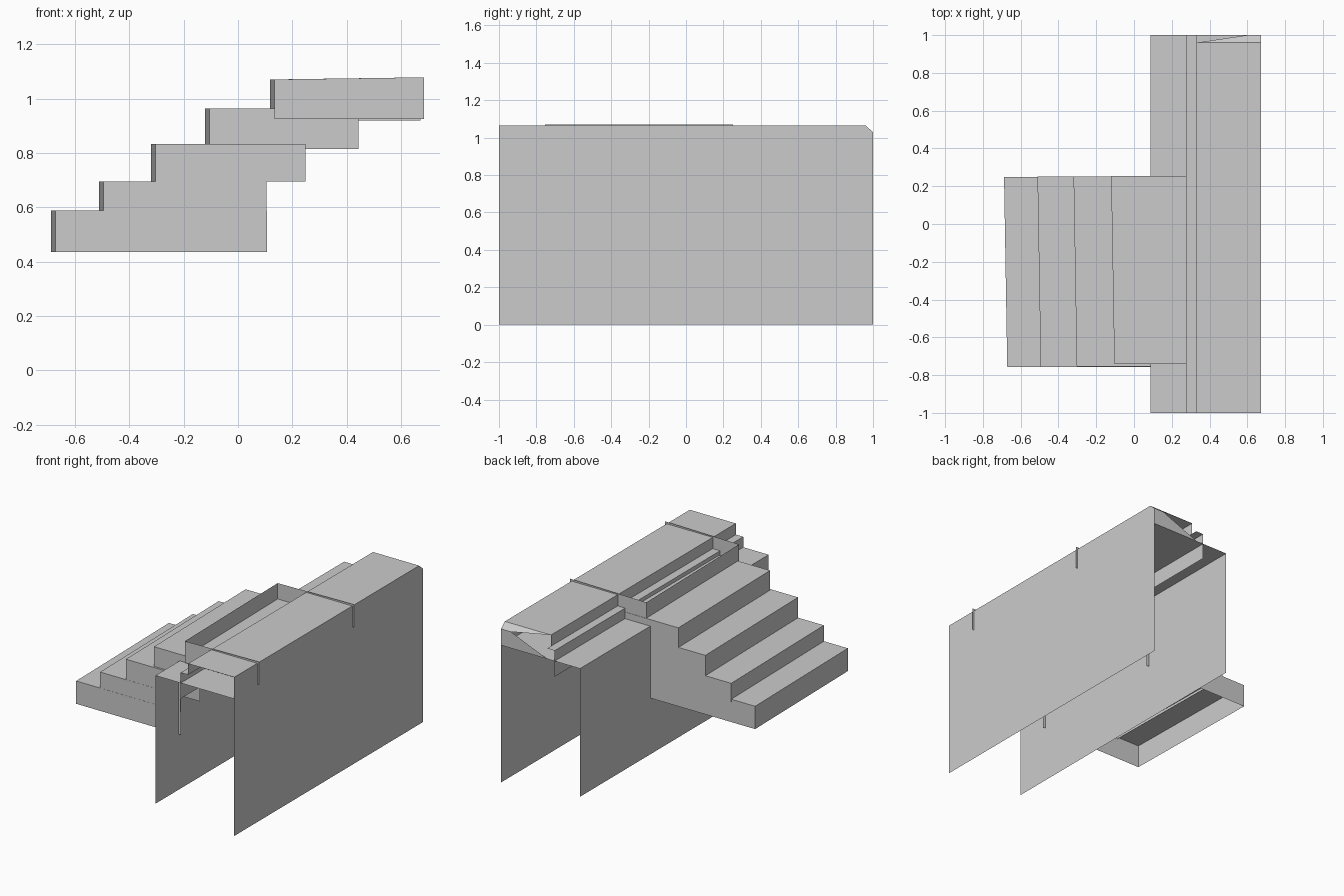
import bpy

if "Cube" in bpy.data.objects:
    bpy.data.objects.remove(bpy.data.objects["Cube"])


def sheet(name, faces):
    """One object from a few thin faces, each a list of corner points."""
    verts, polys = [], []
    for f in faces:
        ids = []
        for p in f:
            if p not in verts:
                verts.append(p)
            ids.append(verts.index(p))
        polys.append(ids)
    mesh = bpy.data.meshes.new(name)
    mesh.from_pydata(verts, [], polys)
    ob = bpy.data.objects.new(name, mesh)
    bpy.context.collection.objects.link(ob)
    return ob


def upright(a, b, z0, z1):
    """Vertical quad between plan points a and b."""
    return [(*a, z0), (*b, z0), (*b, z1), (*a, z1)]


def level(x0, x1, z, y0=-1.0, y1=1.0):
    return [(x0, y0, z), (x1, y0, z), (x1, y1, z), (x0, y1, z)]


def step(name, x, back, z0, z1, yf, yb, tread_end=None):
    """Slightly skewed open shell: riser, two side panels, optional tread."""
    f, r = (x + 0.017, yf), (x, yb)
    faces = [upright(r, f, z0, z1),
             upright(f, (back, yf), z0, z1),
             upright((back, yb), r, z0, z1)]
    if tread_end is not None:
        faces.append([(*f, z1), (tread_end, yf, z1), (tread_end, yb, z1), (*r, z1)])
    return sheet(name, faces)


# Stair flight
step("step_1", -0.688, 0.107, 0.435, 0.588, -0.757, 0.250, 0.085)
step("step_2", -0.511, 0.104, 0.570, 0.695, -0.756, 0.251, 0.100)
step("step_3", -0.320, 0.248, 0.695, 0.832, -0.755, 0.252, 0.248)
step("step_4", -0.121, 0.444, 0.815, 0.964, -0.742, 0.254, 0.275)

# Top step has no tread; its side panels rise slightly toward the back
top = step("step_5_open_frame", 0.118, 0.684, 0.925, 1.070, -0.755, 0.252)
for v in top.data.vertices:
    if v.co.x > 0.5 and v.co.z > 1.0:
        v.co.z = 1.078

# Lower wall and the shelf on top of it
sheet("front_wall", [upright((0.087, -1.0), (0.087, 1.0), 0.06, 0.92)])
sheet("shelf", [level(0.087, 0.672, 0.92)])

# Tall back wall with a clipped top corner
sheet("back_wall", [[(0.672, -1, 0), (0.672, 1, 0), (0.672, 1, 1.03),
                     (0.672, 0.96, 1.065), (0.672, -1, 1.065)]])

# Upper platform: low riser, narrow ledge, upper riser, top
sheet("platform", [upright((0.275, -1.0), (0.275, 1.0), 0.815, 0.99),
                   level(0.275, 0.33, 0.99),
                   upright((0.33, -1.0), (0.33, 0.96), 0.99, 1.065),
                   level(0.33, 0.672, 1.065, -1.0, 0.96)])

# Broken end of the platform
sheet("platform_end", [[(0.33, 0.96, 1.065), (0.672, 0.96, 1.065), (0.60, 1, 1.03)],
                       [(0.672, 0.96, 1.065), (0.672, 1, 1.03), (0.60, 1, 1.03)],
                       [(0.672, 1, 0.92), (0.672, 1, 1.03), (0.60, 1, 1.03), (0.33, 1, 0.92)]])
